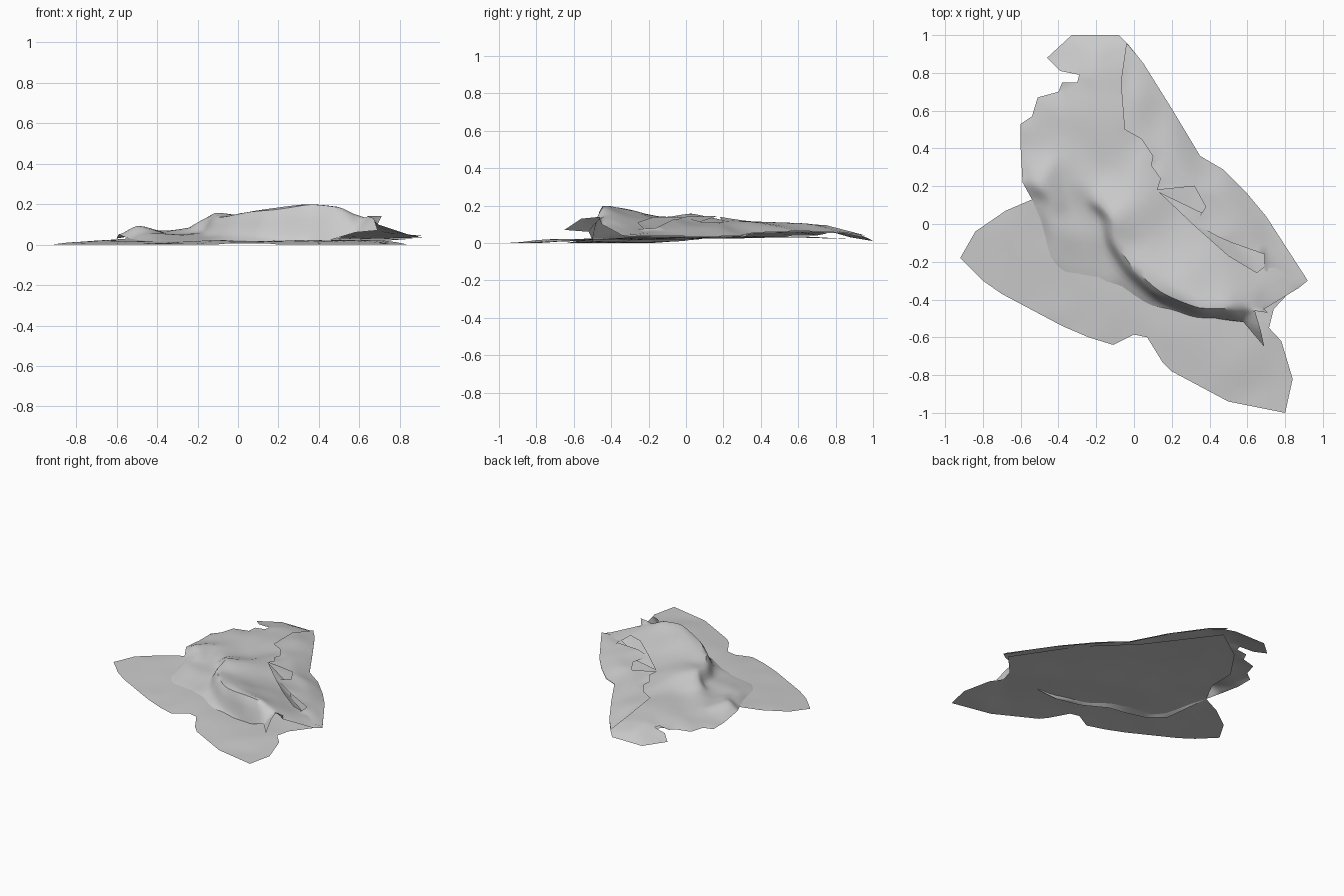
import bpy, bmesh, math
from mathutils import Vector, noise
from mathutils.geometry import delaunay_2d_cdt


def sheet(name, outline, ridges=(), bumps=(), wrinkle=0.006, seed=0.0):
    """Draped cloth piece: closed outline, crease polylines and loose height points."""
    area = sum(a[0] * b[1] - b[0] * a[1] for a, b in zip(outline, outline[1:] + outline[:1]))
    if area < 0:
        outline = outline[::-1]
    pts = list(outline)
    edges = []
    for line in ridges:
        start = len(pts)
        pts += line
        edges += [(i, i + 1) for i in range(start, len(pts) - 1)]
    pts += bumps
    face = list(range(len(outline)))
    co, _, tris, orig, _, _ = delaunay_2d_cdt(
        [Vector(p[:2]) for p in pts], edges, [face], 1, 1e-5)
    bm = bmesh.new()
    verts = []
    for c, o in zip(co, orig):
        z = pts[o[0]][2] if o else min(pts, key=lambda p: (Vector(p[:2]) - c).length)[2]
        verts.append(bm.verts.new((c.x, c.y, z)))
    for t in tris:
        bm.faces.new([verts[i] for i in t])
    for v in [v for v in bm.verts if not v.link_faces]:
        bm.verts.remove(v)
    bmesh.ops.subdivide_edges(bm, edges=bm.edges[:], cuts=3, use_grid_fill=True)
    bmesh.ops.triangulate(bm, faces=bm.faces[:])
    # relax the inside, keep the hem where it was drawn
    inner = [v for v in bm.verts if not v.is_boundary]
    for _ in range(3):
        bmesh.ops.smooth_vert(bm, verts=inner, factor=0.4,
                              use_axis_x=True, use_axis_y=True, use_axis_z=True)
    for v in inner:
        v.co.z += wrinkle * noise.noise(Vector((v.co.x * 5, v.co.y * 5, seed)))
    for v in bm.verts:
        v.co.z = max(v.co.z, 0.0)
    bmesh.ops.recalc_face_normals(bm, faces=bm.faces[:])
    if sum(f.normal.z * f.calc_area() for f in bm.faces) < 0:
        bmesh.ops.reverse_faces(bm, faces=bm.faces[:])
    me = bpy.data.meshes.new(name)
    bm.to_mesh(me)
    bm.free()
    ob = bpy.data.objects.new(name, me)
    bpy.context.collection.objects.link(ob)
    bpy.context.view_layer.objects.active = ob
    ob.select_set(True)
    bpy.ops.object.shade_smooth_by_angle(angle=math.radians(40))
    ob.select_set(False)
    return ob


# lowest layer: two front lobes on the floor, lifting gently under the folds
sheet("ground_sheet", [
    (-.92, -.18, 0), (-.84, -.04, .01), (-.68, .07, .02), (-.54, .13, .03),
    (-.45, .3, .025), (-.45, .5, .03), (-.3, .72, .03), (-.05, .9, .02),
    (.28, .42, .035), (.6, .12, .03), (.88, -.3, .03), (.74, -.45, .02),
    (.715, -.55, .02), (.78, -.62, .012), (.84, -.82, 0), (.8, -1, 0),
    (.5, -.94, 0), (.2, -.78, 0), (.15, -.73, .005), (.07, -.6, .01),
    (0, -.585, .01), (-.11, -.64, 0), (-.24, -.6, 0), (-.38, -.54, 0),
    (-.7, -.37, 0), (-.8, -.3, 0)],
    bumps=[(.55, -.68, .025), (.2, -.55, .02), (-.3, -.35, .015), (-.6, -.1, .02),
           (0, -.4, .022), (-.2, 0, .02), (.1, -.1, .02), (.4, -.28, .02),
           (0, .2, .035), (.3, .05, .035), (.6, -.2, .03), (-.15, .5, .035)],
    wrinkle=.006)

# main rumpled layer with the tall diagonal fold
sheet("rumpled_sheet", [
    (-.54, .13, .03), (-.59, .22, .05), (-.6, .4, .03), (-.6, .53, .03),
    (-.54, .57, .04), (-.51, .67, .04), (-.4, .7, .04), (-.38, .75, .05),
    (-.3, .75, .06), (-.29, .79, .06), (-.39, .81, .05), (-.46, .88, .03),
    (-.33, 1, .01), (-.08, 1, .01), (-.03, .95, .03), (.05, .85, .05),
    (.2, .61, .06), (.35, .36, .05), (.47, .29, .035), (.6, .16, .03),
    (.7, .04, .03), (.92, -.3, .035), (.87, -.34, .04), (.69, -.45, .1),
    (.71, -.47, .14), (.64, -.46, .14), (.67, -.56, .13), (.69, -.65, .07),
    (.58, -.52, .06), (.43, -.5, .015), (.28, -.5, .005), (.1, -.46, .005),
    (-.08, -.36, .005), (-.2, -.34, .003), (-.35, -.3, .003), (-.47, -.2, .003),
    (-.5, -.02, .01)],
    ridges=[
        [(-.24, .2, .08), (-.19, .11, .13), (-.12, .03, .168), (-.11, -.1, .15),
         (-.01, -.24, .16), (.13, -.37, .175), (.34, -.455, .214), (.5, -.45, .2),
         (.6, -.44, .15)],
        [(-.26, .1, .06), (-.17, .02, .06), (-.15, -.11, .05), (-.05, -.27, .045),
         (.1, -.4, .04), (.32, -.485, .035)],
        [(-.55, .3, .06), (-.5, .2, .11), (-.43, .12, .085), (-.44, 0, .06),
         (-.42, -.15, .035)]],
    bumps=[(.3, -.3, .18), (.5, -.33, .15), (.08, -.1, .13), (0, .12, .14),
           (-.08, .3, .09), (-.33, .08, .05), (-.37, .22, .06), (-.25, -.1, .05),
           (-.4, .38, .06), (-.35, .55, .065), (-.12, .6, .1), (-.2, .78, .085),
           (-.2, .92, .055), (.1, .5, .075), (.3, .12, .08), (.35, -.12, .115),
           (.55, -.1, .07), (.7, -.3, .07)],
    wrinkle=.012, seed=3.1)

# right-hand side folded back over the top, with its ragged hem
sheet("folded_flap", [
    (-.04, .96, .04), (-.07, .75, .095), (-.05, .5, .11), (.04, .45, .112),
    (.1, .36, .115), (.09, .31, .12), (.14, .24, .13), (.12, .18, .14),
    (.32, .2, .11), (.38, .09, .11), (.32, 0, .135), (.45, -.07, .125),
    (.52, -.1, .11), (.69, -.16, .08), (.69, -.24, .075), (.73, -.29, .06),
    (.92, -.3, .042), (.7, .04, .035), (.6, .16, .035), (.47, .29, .04),
    (.35, .36, .055), (.2, .61, .065), (.05, .85, .055)],
    bumps=[(.03, .68, .1), (.2, .38, .115), (.45, .17, .09), (.6, 0, .08),
           (.75, -.17, .065)],
    wrinkle=.008, seed=7.4)

# loose strip tucked into the opening below the flap
sheet("tucked_strip", [
    (.13, .17, .145), (.32, -.01, .14), (.5, -.17, .14), (.65, -.26, .11),
    (.7, -.22, .07), (.52, -.1, .08), (.4, .04, .1)],
    wrinkle=.004, seed=9.0)
